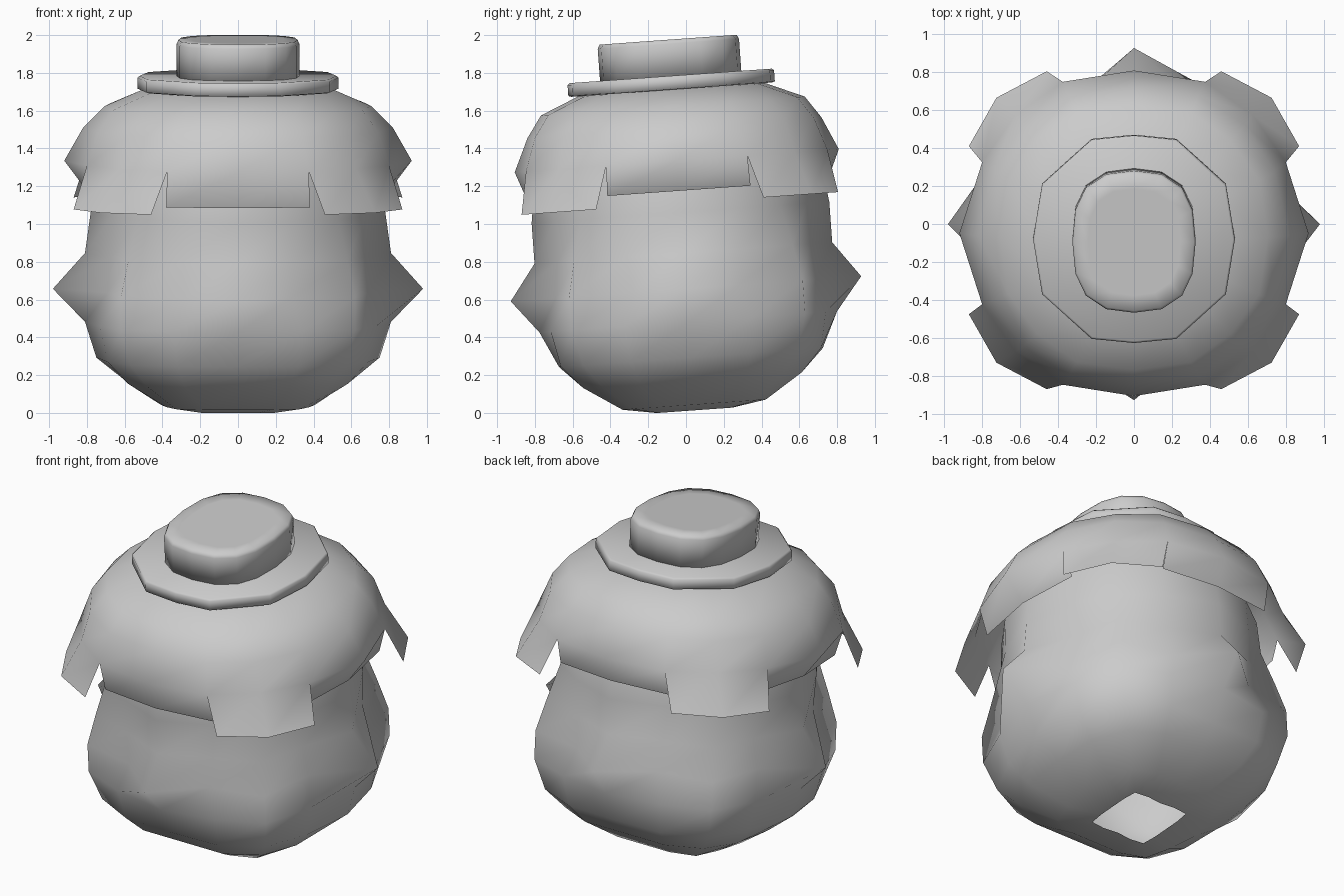
import bpy, bmesh, math
from mathutils import Matrix

if "Cube" in bpy.data.objects:
    bpy.data.objects.remove(bpy.data.objects["Cube"])

# whole model leans forward a little around a point in the body
TILT = Matrix.Translation((0, 0, 0.652)) @ Matrix.Rotation(math.radians(4.1), 4, 'X')


def ring(z, ax, ay, u, v, d, ky=1.0):
    """16-point ring: axis points (ax, ay), side points (u, v), diagonal d."""
    q = [(ax, 0), (u, v), (d, d), (v, u), (0, ay)]
    return oval(z, 1, ky, q)


def oval(z, sx, sy, pts):
    """Ring mirrored four ways from quadrant points, scaled."""
    top = pts + [(-x, y) for x, y in pts[-2::-1]]
    full = top + [(x, -y) for x, y in top[-2:0:-1]]
    return [(x * sx, y * sy, z) for x, y in full]


def loft(bm, rings, bottom=True, top=True):
    vs = [[bm.verts.new(c) for c in r] for r in rings]
    n = len(vs[0])
    for a, b in zip(vs, vs[1:]):
        for i in range(n):
            j = (i + 1) % n
            bm.faces.new((a[i], a[j], b[j], b[i]))
    if bottom:
        bm.faces.new(vs[0][::-1])
    if top:
        bm.faces.new(vs[-1])
    return vs


def finish(name, bm):
    me = bpy.data.meshes.new(name)
    bm.transform(TILT)
    bm.to_mesh(me)
    bm.free()
    ob = bpy.data.objects.new(name, me)
    bpy.context.collection.objects.link(ob)
    bpy.ops.object.select_all(action='DESELECT')
    ob.select_set(True)
    bpy.context.view_layer.objects.active = ob
    bpy.ops.object.shade_smooth()
    return ob


# body: rounded block, pointed on each side, open underneath
bm = bmesh.new()
loft(bm, [
    ring(-0.64, .20, .19, .20, .10, .19),
    ring(-0.61, .41, .38, .38, .18, .33),
    ring(-0.48, .60, .58, .58, .28, .48),
    ring(-0.36, .75, .70, .69, .32, .57),
    ring(-0.17, .81, .79, .73, .34, .62),
    ring(0.005, .98, .93, .69, .28, .62),
    ring(0.195, .81, .79, .67, .30, .58),
    ring(0.41, .78, .79, .67, .32, .53),
    ring(0.62, .75, .76, .67, .31, .52),
    ring(0.90, .66, .62, .58, .28, .44),
    ring(1.03, .40, .40, .37, .16, .28),
], bottom=False)
finish("body", bm)

# cap: dome, then panels tucked in and corner flaps splayed out
bm = bmesh.new()
v = loft(bm, [
    ring(0.685, .92, .86, .80, .375, .625),
    ring(0.86, .82, .78, .74, .34, .585),
    ring(0.975, .705, .70, .66, .30, .51),
    ring(1.06, .51, .50, .46, .21, .36),
    ring(1.085, .36, .36, .34, .15, .25),
], bottom=False)[0]
panel = ring(0.525, .80, .79, .75, .38, .60)
flap = ring(0.458, .90, .90, .87, .46, .725, 0.965)
for k in range(4):
    for base, low in ((4 * k - 1, panel), (4 * k + 1, flap)):
        ids = [(base + i) % 16 for i in range(3)]
        lo = [bm.verts.new(low[i]) for i in ids]
        if low is panel and k == 3:      # front panel hangs a little lower
            for p in lo:
                p.co.z -= 0.035
        for i in range(2):
            bm.faces.new((lo[i], lo[i + 1], v[ids[i + 1]], v[ids[i]]))
finish("cap", bm)

# hat brim: thin twelve-sided disc
disc = [(1, 0), (.91, .53), (.42, .96), (0, 1)]
bm = bmesh.new()
loft(bm, [oval(z, .532 * s, .548 * s, disc) for z, s in
          ((1.062, .97), (1.067, 1.0), (1.125, 1.0), (1.135, .98))])
finish("hat_brim", bm)

# hat crown: squarish oval block
block = [(1, 0), (.95, .45), (.78, .76), (.45, .95), (0, 1)]
bm = bmesh.new()
loft(bm, [oval(z, .325 * s, .375 * s, block) for z, s in
          ((1.12, 1.0), (1.305, 1.0), (1.327, .97), (1.327, .75))])
finish("hat_crown", bm)
